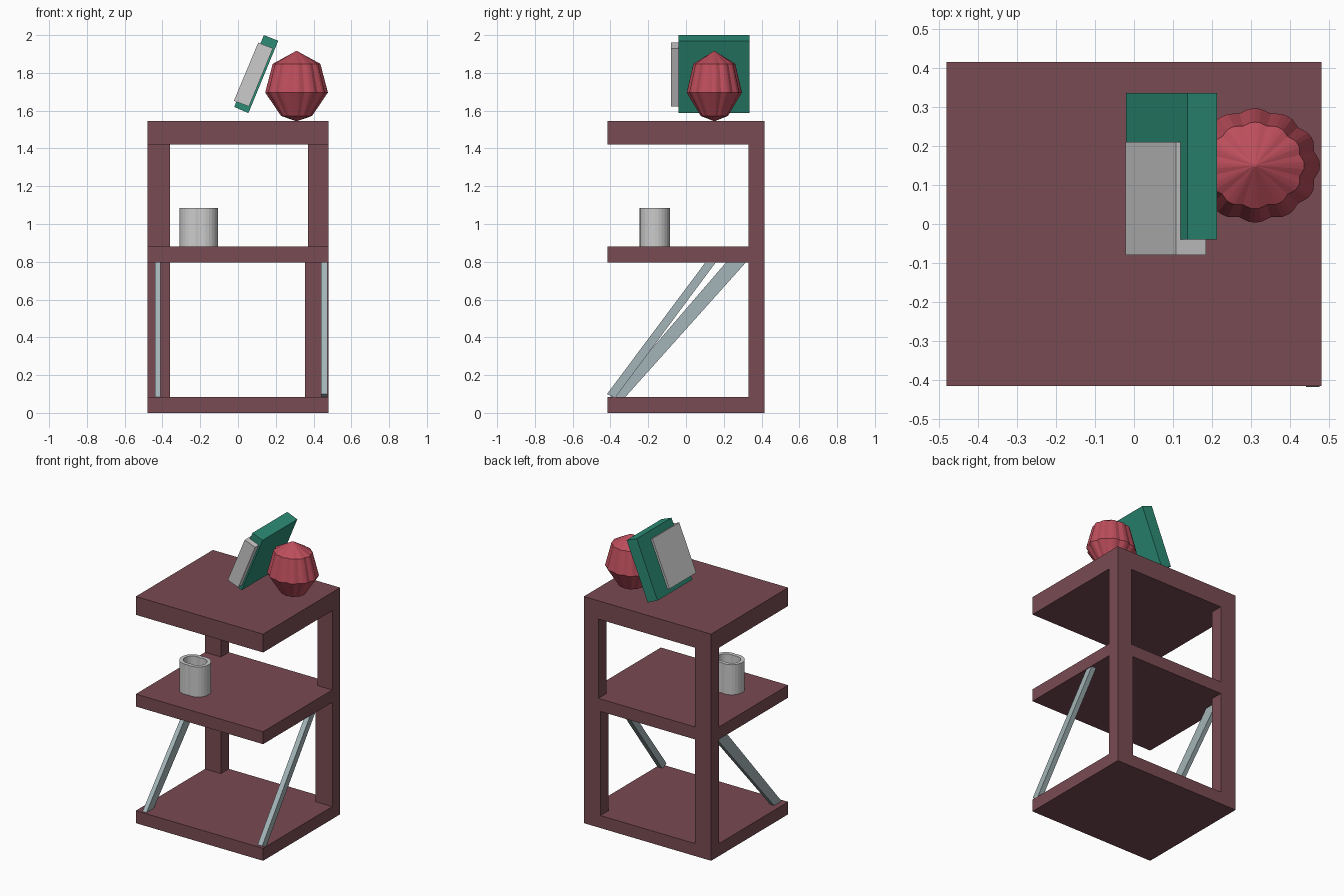
import bpy, bmesh, math

if "Cube" in bpy.data.objects:
    bpy.data.objects.remove(bpy.data.objects["Cube"])


def material(name, rgb):
    m = bpy.data.materials.new(name)
    m.diffuse_color = (*rgb, 1)
    m.use_nodes = True
    m.node_tree.nodes["Principled BSDF"].inputs["Base Color"].default_value = m.diffuse_color
    return m


WOOD = material("plum_wood", (0.19, 0.07, 0.085))
TEAL = material("teal_cover", (0.025, 0.26, 0.18))
RED = material("red_glaze", (0.5, 0.075, 0.105))
STEEL = material("pale_steel", (0.37, 0.46, 0.48))


def finish(name, bm, mat=None):
    bmesh.ops.recalc_face_normals(bm, faces=bm.faces)
    me = bpy.data.meshes.new(name)
    bm.to_mesh(me)
    bm.free()
    ob = bpy.data.objects.new(name, me)
    bpy.context.collection.objects.link(ob)
    if mat:
        me.materials.append(mat)
    return ob


def loft(name, rings, mat=None, closed=False):
    """Skin a list of equal-length rings; cap the ends or join last to first."""
    bm = bmesh.new()
    vs = [[bm.verts.new(p) for p in r] for r in rings]
    n = len(vs[0])
    pairs = list(zip(vs, vs[1:])) + ([(vs[-1], vs[0])] if closed else [])
    for a, b in pairs:
        for i in range(n):
            j = (i + 1) % n
            bm.faces.new((a[i], a[j], b[j], b[i]))
    if not closed:
        bm.faces.new(vs[0])
        bm.faces.new(vs[-1])
    return finish(name, bm, mat)


def box(name, x0, x1, y0, y1, z0, z1, mat):
    ring = [(x0, y0), (x1, y0), (x1, y1), (x0, y1)]
    return loft(name, [[(x, y, z) for x, y in ring] for z in (z0, z1)], mat)


# Three shelves
for name, z0, z1 in (("bottom_shelf", 0, 0.085), ("middle_shelf", 0.795, 0.88),
                     ("top_shelf", 1.42, 1.545)):
    box(name, -0.48, 0.48, -0.415, 0.415, z0, z1, WOOD)

# Back posts between the shelves
for name, x0, x1, z0, z1 in (("lower_left_post", -0.48, -0.36, 0.085, 0.795),
                             ("lower_right_post", 0.355, 0.48, 0.085, 0.795),
                             ("upper_left_post", -0.48, -0.36, 0.88, 1.42),
                             ("upper_right_post", 0.37, 0.48, 0.88, 1.42)):
    box(name, x0, x1, 0.33, 0.415, z0, z1, WOOD)

# Slanted side braces
for name, x0, x1, pts in (
        ("right_brace", 0.44, 0.475, [(-0.418, 0.1), (-0.375, 0.08), (0.16, 0.8), (0.105, 0.8)]),
        ("left_brace", -0.44, -0.41, [(-0.405, 0.08), (-0.325, 0.08), (0.32, 0.8), (0.215, 0.8)])):
    loft(name, [[(x, y, z) for y, z in pts] for x in (x0, x1)], STEEL)

# Leaning book and the thinner panel set into its left side
for name, y0, y1, pts, mat in (
        ("book", -0.04, 0.335, [(0.137, 2.0), (0.213, 1.97), (0.055, 1.587), (-0.02, 1.62)], TEAL),
        ("book_panel", -0.08, 0.21, [(0.107, 1.96), (0.185, 1.93), (0.058, 1.622), (-0.022, 1.652)], None)):
    loft(name, [[(x, y, z) for x, z in pts] for y in (y0, y1)], mat)


# Open cup: outline of two overlapping circles, with a crease where they meet
def cup_ring(r, z, cx=-0.2075, cy=-0.165, d=0.0225, n=16):
    a = math.acos(-d / r)
    right = [(d + r * math.cos(t), r * math.sin(t))
             for t in (-a + 2 * a * i / n for i in range(n + 1))]
    pts = right + [(-x, -y) for x, y in right[1:-1]]
    return [(cx + x, cy + y, z) for x, y in pts]


loft("cup", [cup_ring(0.08, 0.88), cup_ring(0.08, 1.085),
             cup_ring(0.055, 1.085), cup_ring(0.055, 0.895)])


# Fluted low-poly vase: grooved rings between two points
def vase_ring(r, z, lobes=12, steps=6):
    n = lobes * steps
    out = []
    for i in range(n):
        t = 2 * math.pi * i / n
        k = r * (0.94, 0.965, 0.995, 1.0, 0.995, 0.965)[(i + 3) % steps]
        out.append((0.31 + k * math.cos(t), 0.15 + 0.88 * k * math.sin(t), z))
    return out


loft("vase", [vase_ring(r, z) for r, z in ((0.004, 1.545), (0.082, 1.572), (0.166, 1.696),
                                           (0.126, 1.848), (0.004, 1.915))], RED)
